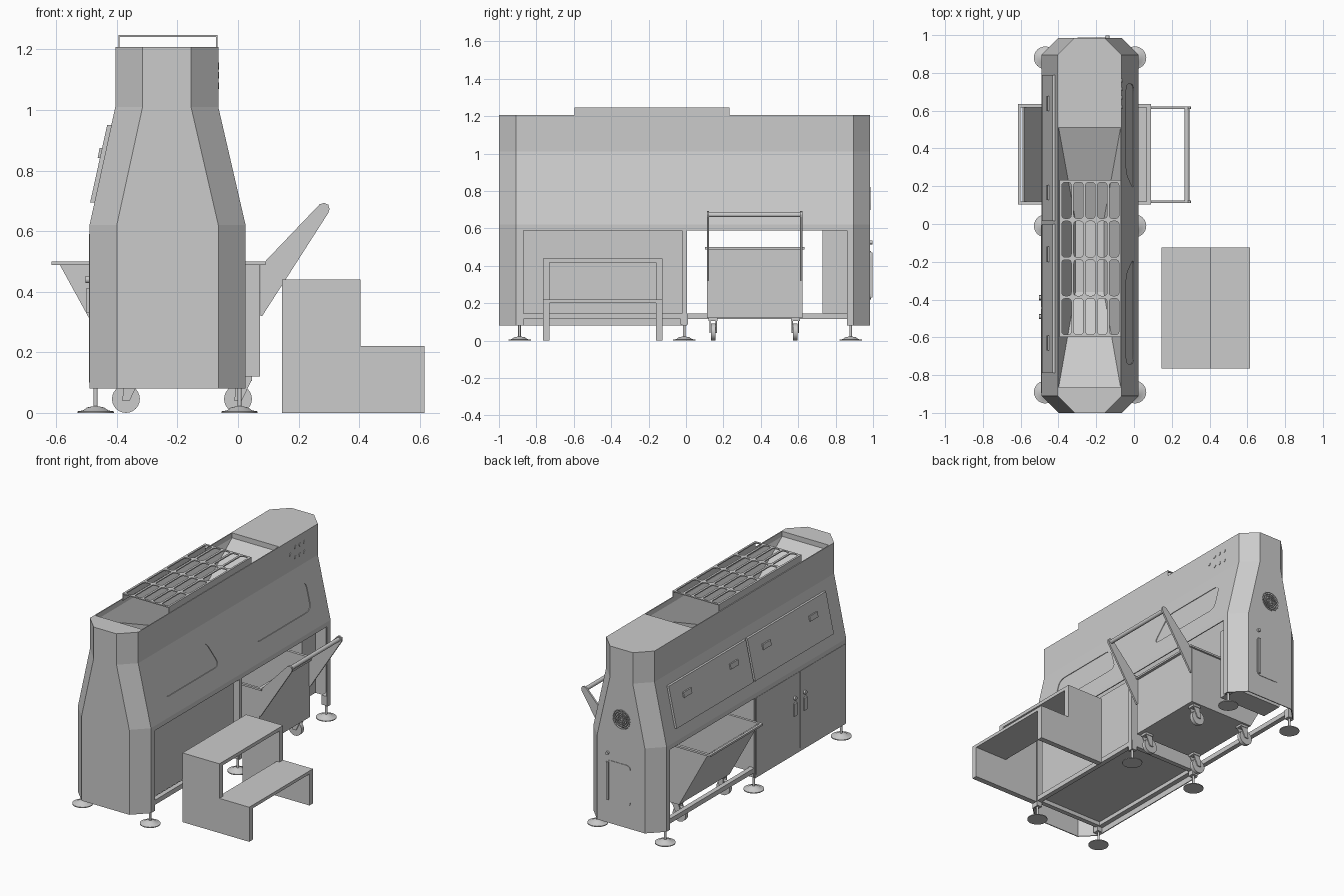
import bpy, bmesh
from math import pi, cos, sin
from mathutils import Vector

if "Cube" in bpy.data.objects:
    bpy.data.objects.remove(bpy.data.objects["Cube"])


def finish(name, bm, smooth=False):
    bmesh.ops.recalc_face_normals(bm, faces=bm.faces)
    me = bpy.data.meshes.new(name)
    bm.to_mesh(me)
    bm.free()
    ob = bpy.data.objects.new(name, me)
    bpy.context.collection.objects.link(ob)
    if smooth:
        bpy.ops.object.select_all(action='DESELECT')
        ob.select_set(True)
        bpy.context.view_layer.objects.active = ob
        bpy.ops.object.shade_smooth_by_angle()
    return ob


def add_loft(bm, rings):
    vs = [[bm.verts.new(p) for p in r] for r in rings]
    n = len(vs[0])
    for a, b in zip(vs, vs[1:]):
        for i in range(n):
            bm.faces.new((a[i], a[(i + 1) % n], b[(i + 1) % n], b[i]))
    bm.faces.new(vs[0])
    bm.faces.new(vs[-1])


def loft(name, rings, smooth=False):
    bm = bmesh.new()
    add_loft(bm, rings)
    return finish(name, bm, smooth)


def ring(pts, axis, t):
    place = {'x': lambda a, b: (t, a, b), 'y': lambda a, b: (a, t, b), 'z': lambda a, b: (a, b, t)}[axis]
    return [place(*p) for p in pts]


def prism(name, pts, axis, t0, t1, smooth=False):
    return loft(name, [ring(pts, axis, t0), ring(pts, axis, t1)], smooth)


def rect(a0, a1, b0, b1):
    return [(a0, b0), (a1, b0), (a1, b1), (a0, b1)]


def box(name, x0, x1, y0, y1, z0, z1):
    return prism(name, rect(x0, x1, y0, y1), 'z', z0, z1)


def circle(a, b, r, n=24):
    return [(a + r * cos(2 * pi * i / n), b + r * sin(2 * pi * i / n)) for i in range(n)]


def rounded(pts, r, n=4):
    out = []
    for i, p in enumerate(pts):
        p = Vector(p)
        a = p + (Vector(pts[i - 1]) - p).normalized() * r
        c = p + (Vector(pts[(i + 1) % len(pts)]) - p).normalized() * r
        for k in range(n + 1):
            t = k / n
            out.append(tuple(a * (1 - t) ** 2 + p * 2 * t * (1 - t) + c * t * t))
    return out


def cut(ob, *cutters):
    for c in cutters:
        c.hide_render = True
        m = ob.modifiers.new('cut', 'BOOLEAN')
        m.operation, m.solver, m.object = 'DIFFERENCE', 'EXACT', c
        bpy.context.view_layer.objects.active = ob
        bpy.ops.object.modifier_apply(modifier=m.name)
        bpy.data.objects.remove(c)


# Main housing: chamfered octagon sheet shell, open underneath
def octagon(x0, x1, z, o=0.0):
    c, y0, y1, x0, x1 = .09 - .586 * o, -1 + o, .985 - o, x0 + o, x1 - o
    return ring([(x0 + c, y0), (x1 - c, y0), (x1, y0 + c), (x1, y1 - c),
                 (x1 - c, y1), (x0 + c, y1), (x0, y1 - c), (x0, y0 + c)], 'z', z)


def shell(name, z0, z1, o):
    return loft(name, [octagon(-.49, .025, z0, o), octagon(-.49, .025, .62, o),
                       octagon(-.405, -.065, 1.01, o), octagon(-.405, -.065, z1, o)])


# Recessed windows follow the right-hand slope
def window(s):
    pts = rounded([(s * .74, .735), (s * .18, .735), (s * .27, .91), (s * .74, .91)], .05, 6)
    w = prism('window_cut', pts, 'x', -.004, .02)
    for v in w.data.vertices:
        v.co.x += .025 - (v.co.z - .62) * .09 / .39
    return w


body = shell('housing', .08, 1.207, 0)
top = rect(-.399, -.071, -.865, .51)
cut(body, shell('inner_cut', 0, 1.201, .006),
    box('hopper_mouth_cut', -.399, -.071, -.865, .51, 1.1, 1.3),
    box('bay_cut', -.7, .2, .005, .86, 0, .59),
    box('recess_cut', -.1, .2, -.87, -.022, 0, .59),
    prism('fan_cut', circle(-.235, .76, .062, 32), 'y', .9, 1.1), window(-1), window(1))

# Hopper: shallow funnel hanging from the mouth
hopper = loft('hopper', [ring(rect(-.313, -.157, -.366, .026), 'z', .965), ring(rect(-.401, -.069, -.868, .513), 'z', 1.172),
                         ring(rect(-.401, -.069, -.868, .513), 'z', 1.206)])
cut(hopper, loft('hopper_cut', [ring(rect(-.31, -.16, -.36, .02), 'z', .97), ring(top, 'z', 1.175), ring(top, 'z', 1.3)]))

# Lower compartment, inner box, rails and posts
box('lower_compartment', -.483, -.015, -.87, -.022, .14, .60)
box('centre_wall', -.483, .022, -.022, .005, .12, .60)
box('bay_inner_box', -.40, -.06, .73, .87, .145, .60)
box('bay_left_rail', -.485, -.455, 0, .87, .115, .145)
for x in (-.483, -.008):
    box('floor_rail', x, x + .03, -.89, 0, .115, .145)
for y in (-.89, -.025):
    box('cross_rail', -.455, -.008, y, y + .03, .115, .145)
for y in (-.89, -.01, .88):
    for x in (-.465, .003):
        box('foot_block', x - .017, x + .017, y - .02, y + .02, .085, .145)

# Levelling feet
for x in (-.47, .005):
    for y in (-.89, -.01, .88):
        prof = [(.06, 0), (.06, .005), (.042, .008), (.028, .018), (.007, .022), (.007, .09)]
        loft('levelling_foot', [[(a + x, b + y, z) for a, b in circle(0, 0, r)] for r, z in prof], True)

# Folded grid over the hopper
grid = box('hopper_grid', -.395, -.068, -.597, .232, 1.24, 1.247)
bm = bmesh.new()
for i in range(5):
    for j in range(4):
        x, y = -.357 + .063 * i, -.49 + .205 * j
        h = rounded(rect(x - .025, x + .025, y - .095, y + .095), .018)
        add_loft(bm, [ring(h, 'z', 1.2), ring(h, 'z', 1.3)])
cut(grid, finish('grid_cut', bm))
for x in (-.395, -.072):
    box('grid_flange', x, x + .004, -.597, .232, 1.2, 1.243)

# Right side: indicator buttons
for y, z in [(.62, 1.115)] + [(yy, zz) for yy in (.67, .715, .76) for zz in (1.08, 1.145)]:
    prism('button', circle(y, z, .011, 16), 'x', -.07, -.062, True)

# Left side: sloped hatches with handles, cabinet doors with handles
for y0, y1 in ((-.79, .0), (.015, .79)):
    prism('left_hatch', [(-.488, .695), (-.432, .95), (-.41, .95), (-.466, .695)], 'y', y0, y1)
    for y in ((y0 + y1) / 2 - .235, (y0 + y1) / 2 + .235):
        prism('hatch_handle', [(-.463, .842), (-.457, .874), (-.445, .874), (-.451, .842)], 'y', y - .04, y + .04)
for y0, y1, h in ((-.895, -.447, -.49), (-.442, -.005, -.39)):
    box('cabinet_door', -.492, -.484, y0, y1, .1, .59)
    box('door_handle', -.502, -.49, h - .014, h + .014, .33, .41)
    prism('door_lock', circle(h, .44, .012, 16), 'x', -.503, -.49, True)

# Back end: fan grille, service panel and latch
prism('fan_back', circle(-.235, .76, .064, 32), 'y', .955, .965)
for r in (.012, .024, .036, .048, .06):
    bpy.ops.mesh.primitive_torus_add(major_radius=r, minor_radius=.003, major_segments=32, minor_segments=6,
                                     location=(-.235, .984, .76), rotation=(pi / 2, 0, 0))
    bpy.context.object.name = 'fan_ring'
box('fan_bar_flat', -.296, -.174, .979, .985, .757, .763)
box('fan_bar_upright', -.238, -.232, .979, .985, .699, .821)
prism('service_panel', rounded(rect(-.30, -.13, .22, .48), .03), 'y', .98, .988)
box('service_handle', -.15, -.135, .98, .998, .23, .47)
prism('service_latch', circle(-.14, .525, .01, 16), 'y', .98, .998, True)

# Waste cart: open tub with lip
tub = prism('cart_tub', [(-.59, .492), (-.386, .12), (.072, .12), (.072, .492)], 'y', .112, .622)
cut(tub, prism('tub_cut', [(-.5877, .502), (-.382, .127), (.066, .127), (.066, .502)], 'y', .118, .616))
lip = box('cart_lip', -.615, .09, .102, .634, .488, .5)
cut(lip, box('lip_cut', -.6, .067, .118, .616, .4, .6))

# Cart handle: tapered side plates and grip
plate = [(.074, .32), (.08, .32), (.298, .66), (.302, .673), (.298, .687), (.285, .693), (.27, .689), (.08, .49), (.074, .49)]
for y in (.112, .61):
    prism('cart_handle_plate', plate, 'y', y, y + .012)
prism('cart_handle_grip', circle(.28, .673, .013, 16), 'y', .115, .62, True)

# Cart casters
for x in (-.37, 0.0):
    for y in (.145, .585):
        prism('caster_wheel', circle(x, .046, .046), 'y', y - .012, y + .012, True)
        fx = x + .025
        for s in (-1, 1):
            prism('caster_fork', [(x - .012, .04), (x + .012, .04), (fx + .02, .108), (fx - .03, .108)],
                  'y', y + s * .017 - .003, y + s * .017 + .003)
        box('caster_plate', fx - .03, fx + .022, y - .024, y + .024, .106, .121)

# Step stool: stepped sides and two open treads
side = [(.145, 0), (.615, 0), (.615, .22), (.405, .22), (.405, .44), (.145, .44)]
for y in (-.765, -.16):
    prism('stool_side', side, 'y', y, y + .035)
box('stool_upper_tread', .145, .405, -.74, -.15, .418, .44)
box('stool_lower_tread', .385, .615, -.74, -.15, .2, .22)
